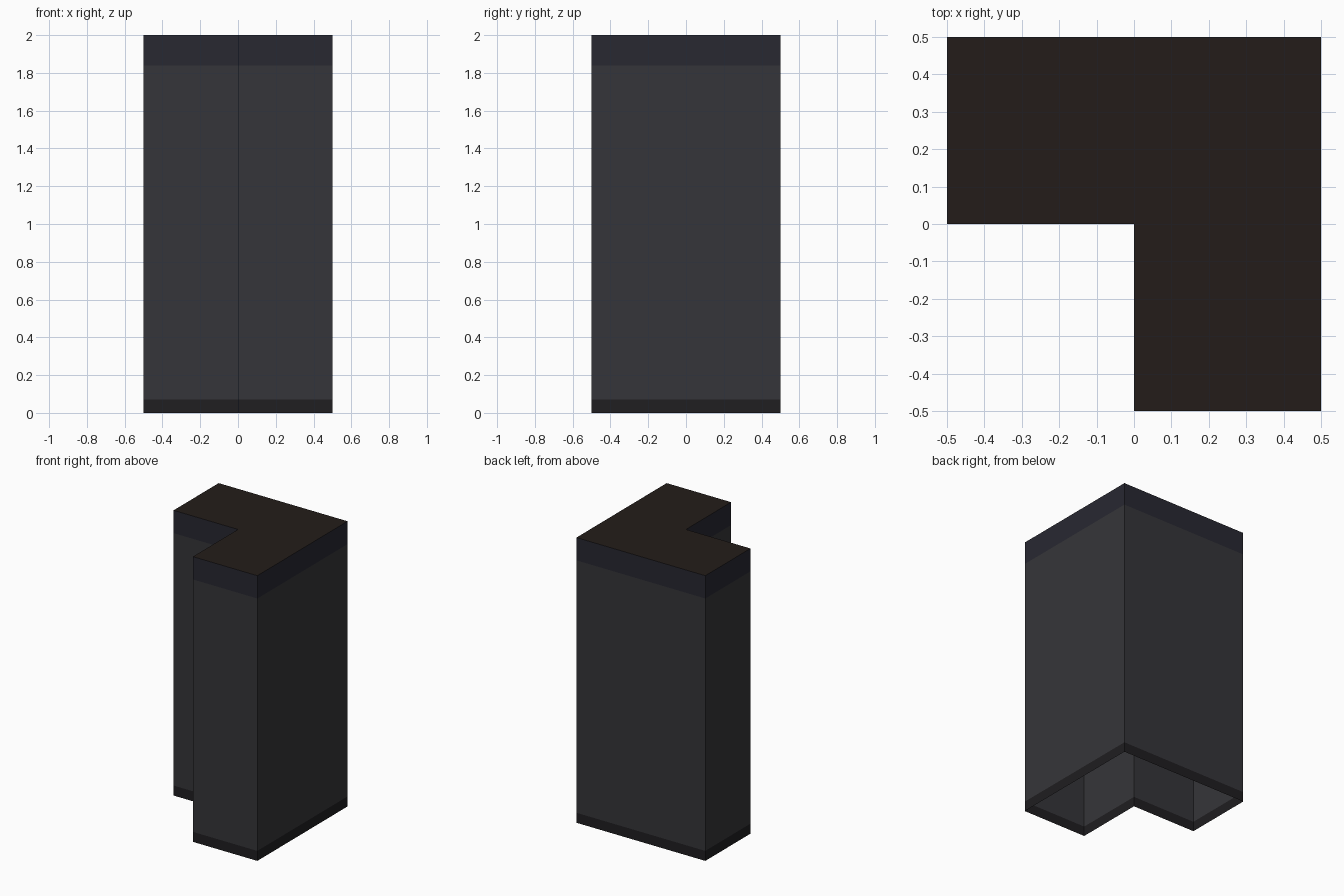
import bpy, bmesh

if "Cube" in bpy.data.objects:
    bpy.data.objects.remove(bpy.data.objects["Cube"])

# L-shaped plan, counter-clockwise, notch at front left
PLAN = [(-0.5, 0), (0, 0), (0, -0.5), (0.5, -0.5), (0.5, 0.5), (-0.5, 0.5)]


def material(name, rgb):
    mat = bpy.data.materials.new(name)
    mat.diffuse_color = (*rgb, 1)
    mat.use_nodes = True
    mat.node_tree.nodes["Principled BSDF"].inputs["Base Color"].default_value = mat.diffuse_color
    return mat


def finish(name, bm, mat):
    mesh = bpy.data.meshes.new(name)
    bm.to_mesh(mesh)
    bm.free()
    mesh.materials.append(mat)
    bpy.context.collection.objects.link(bpy.data.objects.new(name, mesh))


def wall_band(name, z0, z1, mat):
    """Thin open ring of walls following the plan."""
    bm = bmesh.new()
    low = [bm.verts.new((x, y, z0)) for x, y in PLAN]
    high = [bm.verts.new((x, y, z1)) for x, y in PLAN]
    for i in range(len(PLAN)):
        j = (i + 1) % len(PLAN)
        bm.faces.new((low[i], low[j], high[j], high[i]))
    finish(name, bm, mat)


# Walls: dark base strip, main walls, parapet strip; open underneath
wall_band("base_strip", 0.0, 0.07, material("base_black", (0.014, 0.013, 0.015)))
wall_band("main_walls", 0.07, 1.84, material("wall_grey", (0.036, 0.036, 0.041)))
wall_band("parapet_strip", 1.84, 2.0, material("parapet_blue", (0.021, 0.021, 0.031)))

# Flat roof
bm = bmesh.new()
bm.faces.new([bm.verts.new((x, y, 2.0)) for x, y in PLAN])
finish("roof", bm, material("roof_brown", (0.017, 0.012, 0.010)))
